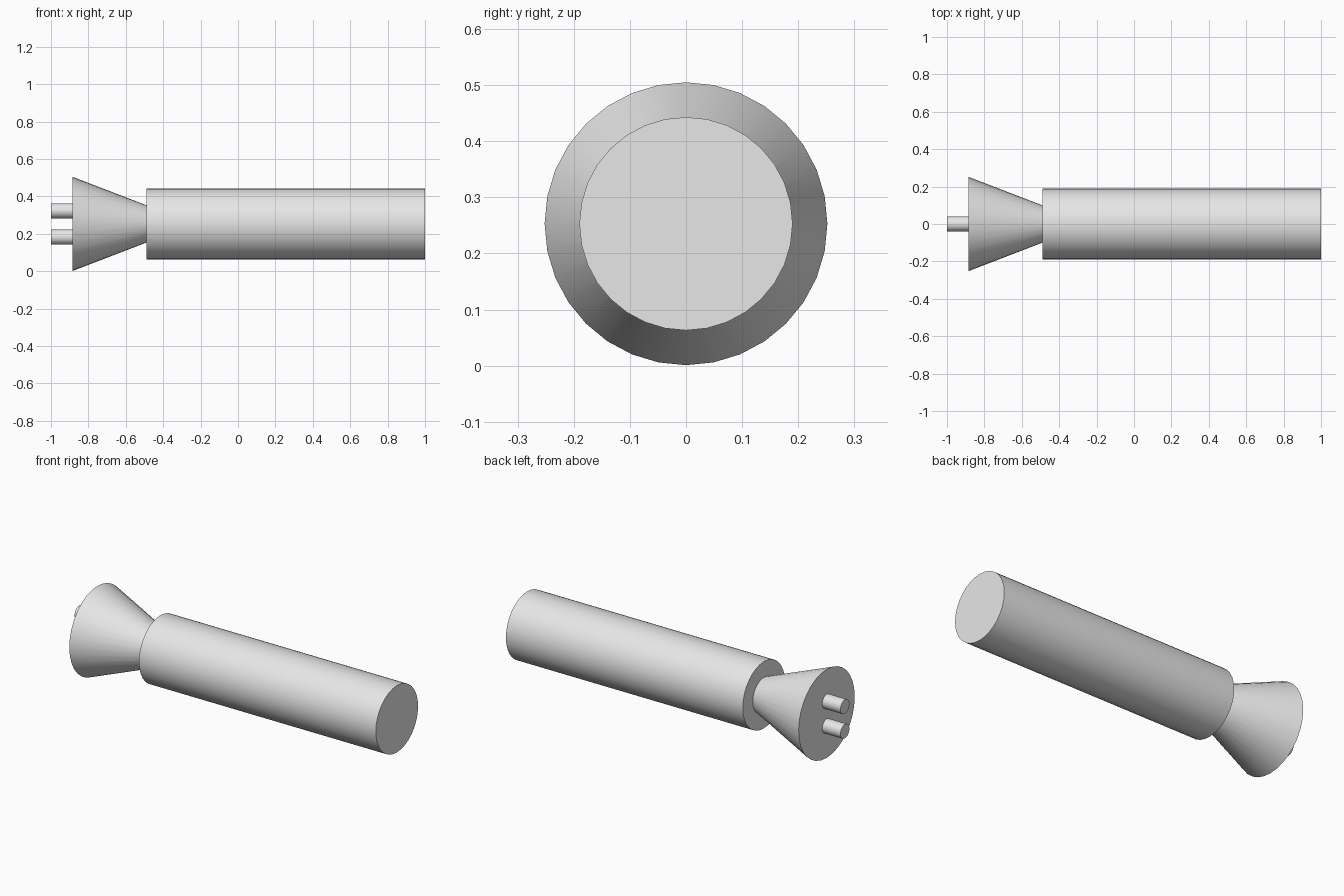
import bpy
import math

if "Cube" in bpy.data.objects:
    bpy.data.objects.remove(bpy.data.objects["Cube"])

AXIS_Z = 0.253  # height of the long axis

grey = bpy.data.materials.new("plain grey")
grey.diffuse_color = (0.8, 0.8, 0.8, 1)
grey.use_nodes = True
grey.node_tree.nodes["Principled BSDF"].inputs["Base Color"].default_value = grey.diffuse_color


def round_part(name, x0, x1, r0, r1, z=AXIS_Z):
    """Round solid along x, radius r0 at x0 and r1 at x1."""
    bpy.ops.mesh.primitive_cone_add(
        vertices=32, radius1=r0, radius2=r1, depth=x1 - x0,
        location=((x0 + x1) / 2, 0, z), rotation=(0, math.pi / 2, 0))
    part = bpy.context.object
    part.name = name
    part.data.materials.append(grey)
    bpy.ops.object.transform_apply(location=True, rotation=True, scale=True)
    bpy.ops.object.shade_smooth_by_angle(angle=math.radians(30))
    return part


# Long cylindrical body
round_part("body", -0.49, 1.0, 0.19, 0.19)

# Flared end, narrow where it meets the body
round_part("flared_end", -0.885, -0.49, 0.252, 0.1)

# Two pins sticking out of the flared end
for name, side in (("upper_pin", 1), ("lower_pin", -1)):
    round_part(name, -1.0, -0.885, 0.04, 0.04, AXIS_Z + side * 0.07)
